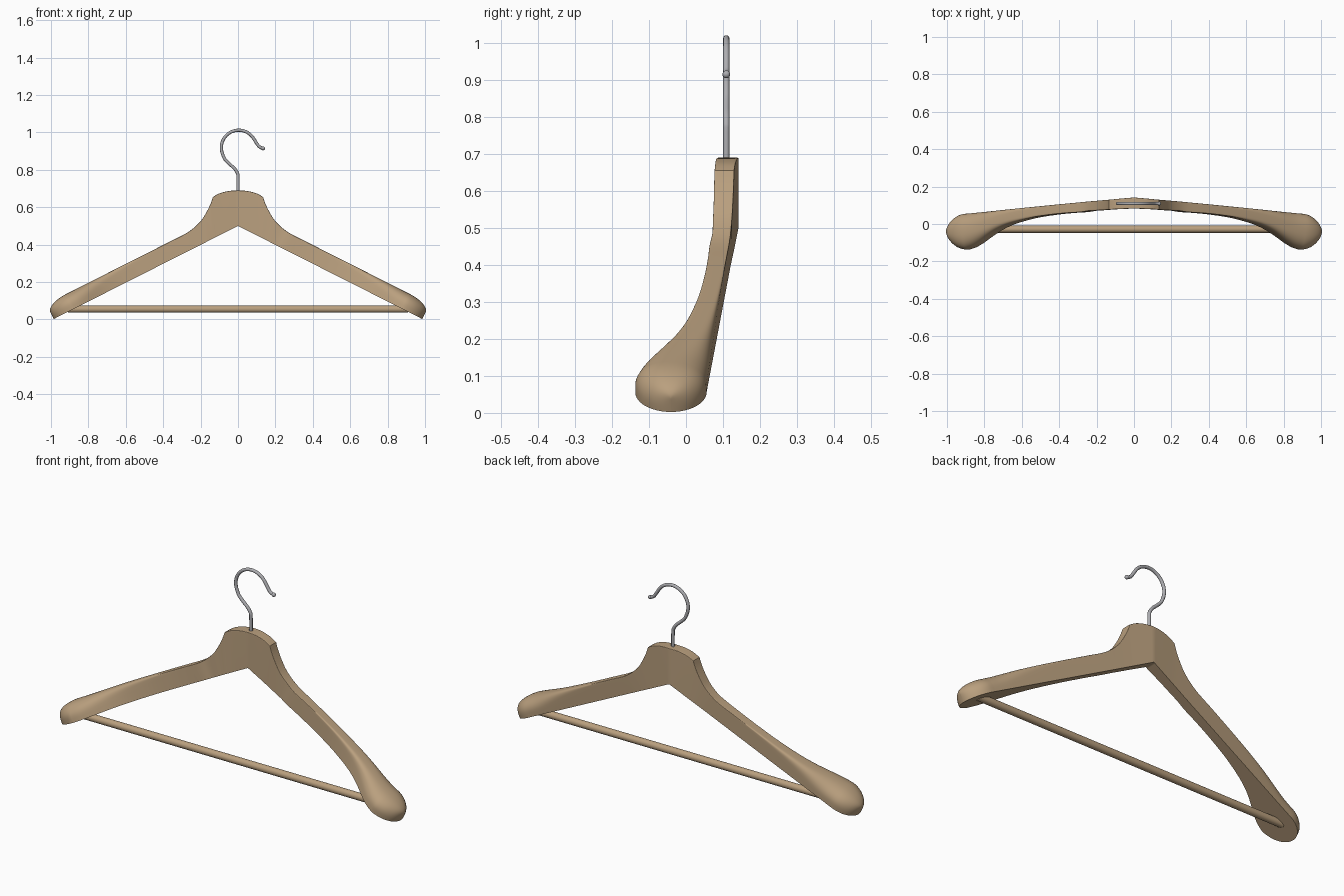
import bpy, bmesh, math
from mathutils import Vector

if "Cube" in bpy.data.objects:
    bpy.data.objects.remove(bpy.data.objects["Cube"])


def material(name, rgb):
    m = bpy.data.materials.new(name)
    m.diffuse_color = (*rgb, 1)
    m.use_nodes = True
    m.node_tree.nodes["Principled BSDF"].inputs["Base Color"].default_value = m.diffuse_color
    return m


WOOD = material("beech wood", (0.49, 0.35, 0.21))
STEEL = material("steel", (0.42, 0.42, 0.44))


def finish(ob, mat, angle=30):
    ob.data.materials.append(mat)
    bpy.ops.object.select_all(action='DESELECT')
    ob.select_set(True)
    bpy.context.view_layer.objects.active = ob
    bpy.ops.object.shade_smooth_by_angle(angle=math.radians(angle))


def catmull(a, b, c, d, t):
    return [0.5 * (2*q + (r-p)*t + (2*p-5*q+4*r-s)*t*t + (3*q-p-3*r+s)*t**3)
            for p, q, r, s in zip(a, b, c, d)]


def smooth(points, n):
    p = [points[0]] + points + [points[-1]]
    out = [catmull(*p[i:i+4], k / n) for i in range(len(points) - 1) for k in range(n)]
    return out + [list(points[-1])]


def bottom_z(x):
    return 0.5 - 0.505 * x


def back_y(x):
    return 0.142 - 0.096 * x


# stations: bottom x, top x, top z, front y
neck = [(0, 0, .69, .083), (.04, .05, .687, .081),
        (.085, .1, .674, .079), (.118, .134, .655, .077)]
shoulder = [(.118, .134, .655, .077), (.127, .146, .62, .076), (.142, .168, .575, .075),
            (.167, .198, .528, .073), (.2, .24, .487, .071)]
arm = [(.245, .064), (.32, .059), (.4, .051), (.5, .036), (.58, .017), (.65, -.006),
       (.71, -.036), (.76, -.07), (.80, -.099), (.84, -.123), (.88, -.137)]
shoulder += [(x, x + .04, bottom_z(x) + .08, y) for x, y in arm]

# each section: bottom point, top point, front y, back y, station x
sections = []
for bx, tx, tz, yf in smooth(neck, 3)[:-1] + smooth(shoulder, 4):
    sections.append((Vector((bx, 0, bottom_z(bx))), Vector((tx, 0, tz)), yf,
                     back_y(tx * .5 + bx * .5), bx))

# rounded end of the shoulder
base, top, yf, yb, bx = sections[-1]
mid, half, up = (yf + yb) / 2, (yb - yf) / 2, top - base
for k in range(1, 13):
    a = math.pi / 2 * k / 12
    x = bx + (.985 - bx) * math.sin(a)
    w = max(half * math.cos(a), .0004)
    b = Vector((x, 0, bottom_z(x)))
    sections.append((b, b + up * (.45 + .55 * math.cos(a)), mid - w, mid + w, bx))

# wooden body, half lofted then mirrored
bm = bmesh.new()
N = 24
rings = []
for b, t, yf, yb, x in sections:
    s = min(max((x - .3) / .55, 0), 1)
    s = s * s * (3 - 2 * s)
    height = (t - b).length
    cap = min(.008 + .062 * s, height * .9)
    power = 2 / (9 - 6.7 * s)
    n = (t - b).normalized()
    m, w = (yf + yb) / 2, (yb - yf) / 2
    ring = [bm.verts.new(b + Vector((0, yf, 0)))]
    for i in range(N + 1):
        a = math.pi * (1 - i / N)
        c = math.cos(a)
        y = m + w * math.copysign(abs(c) ** power, c)
        h = height - cap + cap * abs(math.sin(a)) ** power
        v = b + n * h
        ring.append(bm.verts.new((max(v.x, 0), y, v.z)))
    ring.append(bm.verts.new(b + Vector((0, yb, 0))))
    rings.append(ring)
for r, q in zip(rings, rings[1:]):
    for i in range(len(r)):
        j = (i + 1) % len(r)
        bm.faces.new((r[i], r[j], q[j], q[i]))
bm.faces.new(rings[-1])
bmesh.ops.recalc_face_normals(bm, faces=bm.faces)
# the half is open at the centre: check that normals point outward
bm.faces.ensure_lookup_table()
bm.normal_update()
front = min((f for f in bm.faces if f.calc_center_median().x < .1),
            key=lambda f: f.calc_center_median().y - f.calc_area())
if front.normal.y > 0:
    bmesh.ops.reverse_faces(bm, faces=bm.faces)
me = bpy.data.meshes.new("hanger_body")
bm.to_mesh(me)
bm.free()
body = bpy.data.objects.new("hanger_body", me)
bpy.context.collection.objects.link(body)
finish(body, WOOD)
body.modifiers.new("mirror", 'MIRROR')

# trouser bar
bpy.ops.mesh.primitive_cylinder_add(vertices=32, radius=.019, depth=1.82,
                                    location=(0, -.028, .055), rotation=(0, math.pi / 2, 0))
bar = bpy.context.object
bar.name = "trouser_bar"
finish(bar, WOOD)

# wire hook
path = [(0, .66), (0, .76), (-.003, .782), (-.018, .806), (-.046, .832), (-.07, .857)]
for d in range(200, 25, -12):
    a = math.radians(d)
    path.append((.004 + .093 * math.cos(a), .919 + .093 * math.sin(a)))
path += [(.101, .94), (.115, .923), (.135, .914)]
cu = bpy.data.curves.new("hook", 'CURVE')
cu.dimensions = '3D'
cu.bevel_depth = .0085
cu.bevel_resolution = 4
cu.use_fill_caps = True
sp = cu.splines.new('POLY')
pts = smooth(path, 4)
sp.points.add(len(pts) - 1)
for p, (x, z) in zip(sp.points, pts):
    p.co = (x, .109, z, 1)
hook = bpy.data.objects.new("hook", cu)
bpy.context.collection.objects.link(hook)
bpy.ops.object.select_all(action='DESELECT')
hook.select_set(True)
bpy.context.view_layer.objects.active = hook
bpy.ops.object.convert(target='MESH')
finish(bpy.context.object, STEEL, 50)

# ball on the hook end
bpy.ops.mesh.primitive_uv_sphere_add(segments=16, ring_count=10, radius=.0105,
                                     location=(.134, .109, .915))
bpy.context.object.name = "hook_tip"
finish(bpy.context.object, STEEL, 50)
